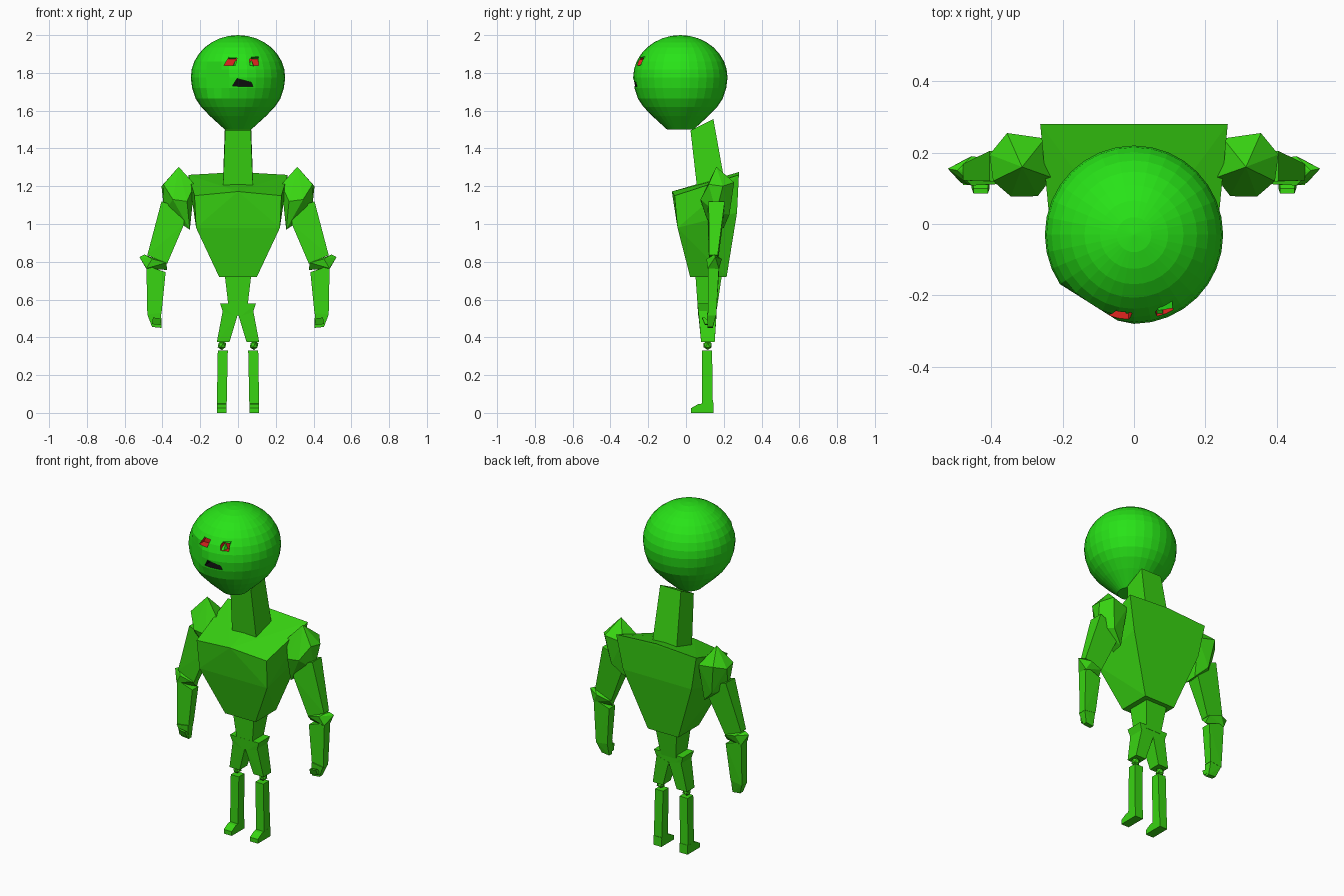
import bpy, bmesh, math
from mathutils import Vector


def material(name, color):
    m = bpy.data.materials.new(name)
    m.diffuse_color = (*color, 1)
    return m


SKIN = material("skin_green", (0.04, 0.66, 0.006))
FACE = material("face_green", (0.021, 0.77, 0.009))
RED = material("eye_red", (0.76, 0.018, 0.014))
BLACK = material("mouth_black", (0.004, 0.004, 0.004))


def link(name, bm, mats):
    bmesh.ops.recalc_face_normals(bm, faces=bm.faces)
    me = bpy.data.meshes.new(name)
    bm.to_mesh(me)
    bm.free()
    for m in mats:
        me.materials.append(m)
    ob = bpy.data.objects.new(name, me)
    bpy.context.collection.objects.link(ob)
    return ob


def hull(name, pts, mats=(SKIN,), index=0):
    """Faceted convex solid around a few points."""
    bm = bmesh.new()
    for p in pts:
        bm.verts.new(p)
    bmesh.ops.convex_hull(bm, input=bm.verts)
    loose = [v for v in bm.verts if not v.link_faces]
    bmesh.ops.delete(bm, geom=loose, context='VERTS')
    bmesh.ops.dissolve_limit(bm, angle_limit=0.02, verts=bm.verts, edges=bm.edges)
    for f in bm.faces:
        f.material_index = index
    return link(name, bm, mats)


def sym(pts):
    return [(s * x, y, z) for x, y, z in pts for s in (1, -1)]


def pair(name, pts):
    for side, s in (("right", 1), ("left", -1)):
        hull(f"{side}_{name}", [(s * x, y, z) for x, y, z in pts])


def slab(rows):
    """Rows of (x, z, y_front, y_back)."""
    return [(x, y, z) for x, z, y0, y1 in rows for y in (y0, y1)]


# Head: lathe profile, narrowing to a flat chin
HY, SEG = -0.03, 32
prof = [(0.25 * math.sin(a), 1.775 + 0.225 * math.cos(a))
        for a in (math.radians(11.25 * i) for i in range(1, 9))]
prof += [(0.243, 1.72), (0.225, 1.665), (0.195, 1.62), (0.15, 1.573), (0.07, 1.5)]
bm = bmesh.new()
rings = []
flat = Vector((-0.534, -0.845))
for r, z in prof:
    ring = []
    for k in range(SEG):
        a = 2 * math.pi * k / SEG
        p = Vector((r * math.cos(a), r * math.sin(a)))
        over = p.dot(flat) - 0.228      # flattened cheek
        if over > 0:
            p -= flat * over
        ring.append(bm.verts.new((p.x, p.y + HY, z)))
    rings.append(ring)
for a, b in zip(rings, rings[1:]):
    for k in range(SEG):
        n = (k + 1) % SEG
        bm.faces.new((a[k], a[n], b[n], b[k]))
top = bm.verts.new((0, HY, 2.0))
for k in range(SEG):
    bm.faces.new((top, rings[0][k], rings[0][(k + 1) % SEG]))
bm.faces.new(rings[-1])
head = link("head", bm, (FACE, RED, BLACK))

# Eye and mouth sockets cut into the face
sockets = {
    "left_eye_cutter": (1, [(-0.075, 1.838), (-0.05, 1.88), (-0.005, 1.88), (-0.015, 1.838)]),
    "right_eye_cutter": (1, [(0.06, 1.87), (0.07, 1.88), (0.105, 1.88), (0.11, 1.838), (0.065, 1.838)]),
    "mouth_cutter": (2, [(-0.03, 1.73), (-0.005, 1.77), (0.012, 1.75), (0.07, 1.75), (0.08, 1.727)]),
}
for name, (idx, outline) in sockets.items():
    depth = -0.215
    cut = hull(name, slab([(x, z, -0.36, depth) for x, z in outline]), (FACE, RED, BLACK), idx)
    cut.hide_render = True
    cut.hide_set(True)
    mod = head.modifiers.new(name, 'BOOLEAN')
    mod.object = cut
    mod.operation = 'DIFFERENCE'
    mod.solver = 'EXACT'

# Lids: a small wedge and a brow for each eye
for side, x, bx in (("left", -0.012, -0.03), ("right", 0.07, 0.088)):
    hull(f"{side}_eyelid", [(x - 0.018, -0.21, 1.833), (x + 0.016, -0.21, 1.833),
                            (x - 0.012, -0.255, 1.835), (x + 0.012, -0.255, 1.835),
                            (x, -0.21, 1.87)], (FACE,))
    hull(f"{side}_brow", [(bx - 0.02, -0.2, 1.868), (bx + 0.02, -0.2, 1.868),
                          (bx - 0.02, -0.2, 1.89), (bx + 0.02, -0.2, 1.89),
                          (bx - 0.02, -0.243, 1.883), (bx + 0.02, -0.236, 1.883)], (FACE,))

# Neck, torso, waist, pelvis
hull("neck", sym([(0.068, 0.024, 1.495), (0.068, 0.145, 1.555),
                  (0.08, 0.06, 1.18), (0.08, 0.205, 1.22)]))
hull("torso", sym([(0.23, -0.06, 1.15), (0, -0.075, 1.172), (0.263, 0.28, 1.26), (0, 0.28, 1.275),
                   (0.222, -0.045, 0.98), (0.225, 0.27, 1.06),
                   (0.1, 0.022, 0.72), (0.1, 0.215, 0.72)]))
hull("waist", sym(slab([(0.07, 0.73, 0.05, 0.19), (0.05, 0.56, 0.062, 0.165)])))
hull("pelvis", sym(slab([(0.095, 0.58, 0.06, 0.165), (0.08, 0.535, 0.065, 0.16),
                         (0.02, 0.515, 0.065, 0.16)])))

# Legs
pair("thigh", slab([(0.08, 0.545, 0.065, 0.162), (0.0, 0.525, 0.065, 0.162),
                    (0.112, 0.375, 0.08, 0.152), (0.045, 0.375, 0.08, 0.152)]))
pair("shin", slab([(0.054, 0.33, 0.085, 0.138), (0.107, 0.33, 0.085, 0.138),
                   (0.06, 0.04, 0.085, 0.142), (0.112, 0.04, 0.085, 0.142)]))
pair("foot", [(x, y, z) for x in (0.06, 0.112) for y, z in
              ((0.027, 0), (0.145, 0), (0.027, 0.025), (0.065, 0.047), (0.145, 0.055))])
for side, s in (("right", 1), ("left", -1)):
    bm = bmesh.new()
    bmesh.ops.create_icosphere(bm, subdivisions=1, radius=0.025)
    link(f"{side}_knee", bm, (SKIN,)).location = (s * 0.085, 0.115, 0.358)

# Arms
pair("shoulder", [(0.314, 0.16, 1.303), (0.356, 0.255, 1.22), (0.405, 0.195, 1.2),
                  (0.395, 0.12, 1.21), (0.345, 0.077, 1.13), (0.27, 0.078, 1.12),
                  (0.23, 0.13, 1.21), (0.25, 0.24, 1.2), (0.39, 0.16, 1.06),
                  (0.255, 0.13, 0.97), (0.26, 0.2, 0.98), (0.33, 0.23, 1.05)])
pair("upper_arm", slab([(0.405, 1.12, 0.12, 0.205), (0.29, 1.08, 0.115, 0.2), (0.285, 1.0, 0.115, 0.195),
                        (0.48, 0.835, 0.122, 0.168), (0.375, 0.79, 0.122, 0.168)]))
pair("elbow", [(0.522, 0.155, 0.825), (0.495, 0.15, 0.838), (0.455, 0.108, 0.815),
               (0.455, 0.19, 0.815), (0.38, 0.112, 0.795), (0.38, 0.18, 0.795),
               (0.375, 0.15, 0.757), (0.485, 0.115, 0.765), (0.485, 0.175, 0.762)])
pair("forearm", slab([(0.485, 0.78, 0.118, 0.175), (0.383, 0.745, 0.118, 0.175),
                      (0.48, 0.515, 0.115, 0.16), (0.405, 0.525, 0.115, 0.16)]))
# Hands: palm with hooked fingers
pair("palm", slab([(0.48, 0.52, 0.11, 0.16), (0.407, 0.53, 0.11, 0.16),
                   (0.455, 0.455, 0.115, 0.142), (0.405, 0.45, 0.115, 0.142)]))
pair("fingers", slab([(0.455, 0.47, 0.1, 0.135), (0.405, 0.465, 0.1, 0.135),
                      (0.45, 0.505, 0.085, 0.1), (0.41, 0.5, 0.085, 0.1)]))
